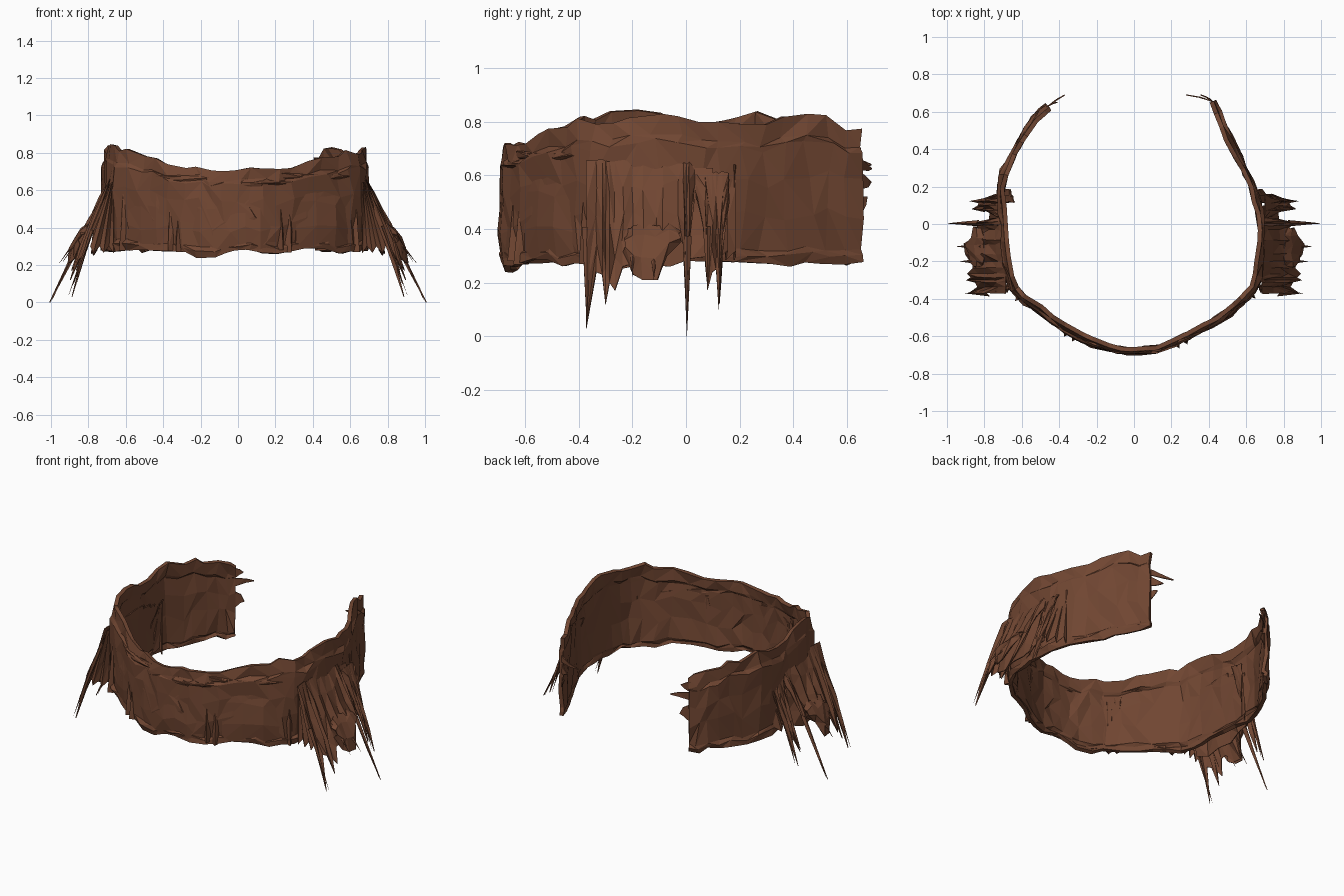
import bpy, bmesh, random
from mathutils import Vector

random.seed(11)
cube = bpy.data.objects.get("Cube")
if cube:
    bpy.data.objects.remove(cube)

leather = bpy.data.materials.new("brown leather")
leather.use_nodes = True
brown = (0.165, 0.062, 0.032, 1)
leather.diffuse_color = brown
leather.node_tree.nodes["Principled BSDF"].inputs["Base Color"].default_value = brown
leather.node_tree.nodes["Principled BSDF"].inputs["Roughness"].default_value = 0.9


def rnd(a):
    return random.uniform(-a, a)


def sheet(name, grid, thick=0.01):
    """Crumpled low-poly cloth through a grid of points, split into triangles at random."""
    bm = bmesh.new()
    vs = [[bm.verts.new(p) for p in col] for col in grid]
    for a, b in zip(vs, vs[1:]):
        for j in range(len(a) - 1):
            q = (a[j], b[j], b[j + 1], a[j + 1])
            k = random.choice((0, 1))
            bm.faces.new((q[k], q[k + 1], q[k + 2]))
            bm.faces.new((q[k], q[k + 2], q[(k + 3) % 4]))
    mesh = bpy.data.meshes.new(name)
    bm.to_mesh(mesh)
    bm.free()
    mesh.materials.append(leather)
    ob = bpy.data.objects.new(name, mesh)
    bpy.context.collection.objects.link(ob)
    mod = ob.modifiers.new("thickness", 'SOLIDIFY')
    mod.thickness = thick
    mod.offset = 0


# Plan of the band from the right rear end round the front: x, y, bottom, top
path = [Vector(p) for p in (
    (-.46, .63, .28, .74), (-.55, .54, .28, .78), (-.63, .40, .28, .81), (-.71, .22, .28, .82),
    (-.70, .0, .29, .81), (-.68, -.2, .28, .83), (-.63, -.36, .27, .81), (-.49, -.47, .29, .78),
    (-.32, -.59, .27, .74), (-.15, -.655, .25, .72), (0, -.675, .28, .71), (.15, -.66, .27, .72),
    (.32, -.58, .27, .73), (.5, -.47, .28, .78), (.63, -.36, .27, .80), (.675, -.2, .28, .82),
    (.675, 0, .29, .81), (.65, .15, .28, .80), (.565, .34, .27, .80), (.485, .51, .27, .80),
    (.42, .655, .27, .77))]
LAST = len(path) - 1


def at(u):
    """Catmull-Rom point on the plan."""
    u = min(max(u, 0), LAST)
    i = min(int(u), LAST - 1)
    t = u - i
    a, b, c, d = (path[min(max(k, 0), LAST)] for k in range(i - 1, i + 3))
    return b + (c - a) * t / 2 + (2 * a - 5 * b + 4 * c - d) * t * t / 2 \
        + (3 * b - a - 3 * c + d) * t ** 3 / 2


def place(u, z, out):
    """World point at plan position u, height z, pushed outward."""
    p, d = at(u), at(u + .1) - at(u - .1)
    n = Vector((d.y, -d.x)).normalized()
    return Vector((p.x + n.x * out, p.y + n.y * out, z))


# Main band: lower hem, crumpled wall, slight fold and ragged leaning rim
rows = ((0, .0), (.05, .01), (.09, -.002), (.35, .004), (.6, .006), (.82, .006), (.86, -.004), (1, -.012))
grid = []
for i in range(45):
    u = LAST * i / 44
    p = at(u)
    lo, hi = p.z + rnd(.012), p.w + rnd(.02)
    col = []
    for k, (f, out) in enumerate(rows):
        wob = rnd(.025) if 2 < k < 5 else rnd(.008)
        col.append(place(u + rnd(.12), lo + (hi - lo) * f + wob, out + rnd(.01)))
    grid.append(col)
sheet("band", grid, .024)


def patch(name, u0, u1, z0, z1, out, cols, rag=.02):
    """Extra layer of cloth lying over the band."""
    g = []
    for i in range(cols + 1):
        u = u0 + (u1 - u0) * i / cols
        swell = .3 if i in (0, cols) else 1
        g.append([place(u, z0 + (z1 - z0) * f + rnd(rag), out * swell * s + rnd(.006))
                  for f, s in ((0, .5), (.35, 1), (.7, .8), (1, .2))])
    sheet(name, g)


# Draped front panels and the horizontal folds above them
patch("front_panel_middle", 8.2, 11.3, .27, .61, .018, 6)
patch("front_panel_right", 6.4, 7.9, .29, .62, .02, 3)
patch("front_panel_left", 11.9, 13.6, .28, .63, .028, 3)
for u0, u1, z in ((6.5, 9.2, .65), (9, 12, .62), (11.5, 14, .66)):
    patch("front_fold", u0, u1, z, z + .03, .016, 5, .008)

# Narrow upright pleats between the panels
for u in (7.8, 8.05, 11.45, 11.7, 6.2, 13.9):
    top = .62 + rnd(.03)
    lo = .27 + rnd(.015)
    sheet("pleat", [[place(u + du + rnd(.02), lo + (top - lo) * f, out * (1 - f))
                     for f in (0, .4, .75, 1)] for du, out in ((-.08, 0), (0, .035), (.08, .005))])

# Torn tatters at the open rear ends: end of path, height, sideways drift, half height
for end, z, length, half in ((0, .63, .09, .025), (0, .52, .05, .05), (0, .69, .04, .03),
                             (LAST, .64, .14, .02), (LAST, .58, .06, .03), (LAST, .49, .03, .03)):
    sgn = 1 if end else -1
    base = place(end, z, 0)
    tip = base + Vector((-sgn * length, (.035 if end else .06) if length > .05 else .02, rnd(.03)))
    mid = (base + tip) / 2 + Vector((0, .005, rnd(.01)))
    back = place(end - sgn * .3, z, 0)
    g = [[p + Vector((0, 0, -w)), p + Vector((rnd(.006), 0, w))]
         for p, w in ((back, half), (base, half), (mid, half * .55), (tip, .002))]
    sheet("rear_tatter", g, .006)


def slope(y, z):
    """Distance from the centre of a hanging shoulder flap, widest near its middle."""
    return .685 + (.655 - z) * .47 * (1.06 - 3.8 * (y + .06) ** 2)


def flap(name, side, top, edge, lean=1.0, crumple=.008):
    """Flap torn into strands; edge lists the position and lowest point of each."""
    g = []
    for i, (y, low) in enumerate(edge):
        col = []
        for f in (0, .25, .5, .75, 1):
            z = top + (low - top) * f
            x = .685 + (slope(y, z) - .685) * lean
            pleat = (.014 if i % 2 else -.014) * f * f * (1 - f) * 6
            j = crumple if 0 < f < 1 else 0
            col.append((side * (x + pleat + rnd(j)), y + rnd(j * .4), z + (rnd(.006) if f == 0 else 0)))
        g.append(col)
    sheet(name, g, .005)


main_edge = ((-.355, .4), (-.372, .03), (-.335, .24), (-.312, .23), (-.30, .12), (-.285, .2), (-.265, .17),
             (-.235, .26), (-.20, .27), (-.16, .22), (-.11, .22), (-.085, .29),
             (-.03, .38), (-.008, .34), (.003, .0), (.012, .36), (.03, .5))
rear_edge = ((.04, .52), (.07, .38), (.08, .17), (.098, .24), (.112, .25), (.122, .1), (.135, .3), (.16, .5))
under_edge = ((-.33, .28), (-.25, .25), (-.16, .27), (-.06, .26), (.02, .29), (.1, .3))

for side, word in ((1, "left"), (-1, "right")):
    flap("shoulder_flap_" + word, side, .655, main_edge)
    flap("rear_flap_" + word, side, .61, rear_edge, .8)
    flap("under_flap_" + word, side, .63, under_edge, .5)

    # Bunched knot of cloth on the flap
    g = []
    for y, lo, hi in ((-.23, .31, .37), (-.2, .23, .41), (-.16, .21, .42), (-.11, .21, .41), (-.07, .3, .42), (-.02, .35, .39)):
        g.append([(side * (slope(y, z) + b + rnd(.008)), y + rnd(.008), z)
                  for z, b in ((lo, .0), (lo * .6 + hi * .4, .03), (lo * .2 + hi * .8, .025), (hi, 0))])
    sheet("flap_knot_" + word, g, .006)

    # Gathered gores closing the flap against the band, front and back
    for name, y, yb, low, reach in (("front_gore_", -.36, -.33, .27, .98), ("back_gore_", .11, .19, .29, .92)):
        g = []
        for k in range(6):
            t = k / 5
            lo = low + (.03 if k % 2 else -.005)
            fold = .01 if k % 2 else -.01
            g.append([(side * (.665 + (slope(y, z) * reach - .665) * t), yb + (y - yb) * t + fold, z)
                      for z in (lo, lo * .6 + .25, lo * .25 + .48, .64)])
        sheet(name + word, g, .006)

    # Loose pointed shreds on the outside
    for y, x, z in ((-.37, .905, .04), (-.20, .935, .22), (-.12, .955, .21),
                    (.004, .995, .01), (.08, .87, .18), (.125, .86, .11)):
        top = .38 + rnd(.03)
        xt = slope(y, top) - (.03 if y > .05 else 0)
        g = [[(side * (xt + (x - xt) * f + b * (1 - f)), y + w * (1 - f), top + (z - top) * f)
              for f in (0, .3, .6, 1)] for w, b in ((-.016, 0), (0, .014), (.016, 0))]
        sheet("shred_" + word, g, .003)
